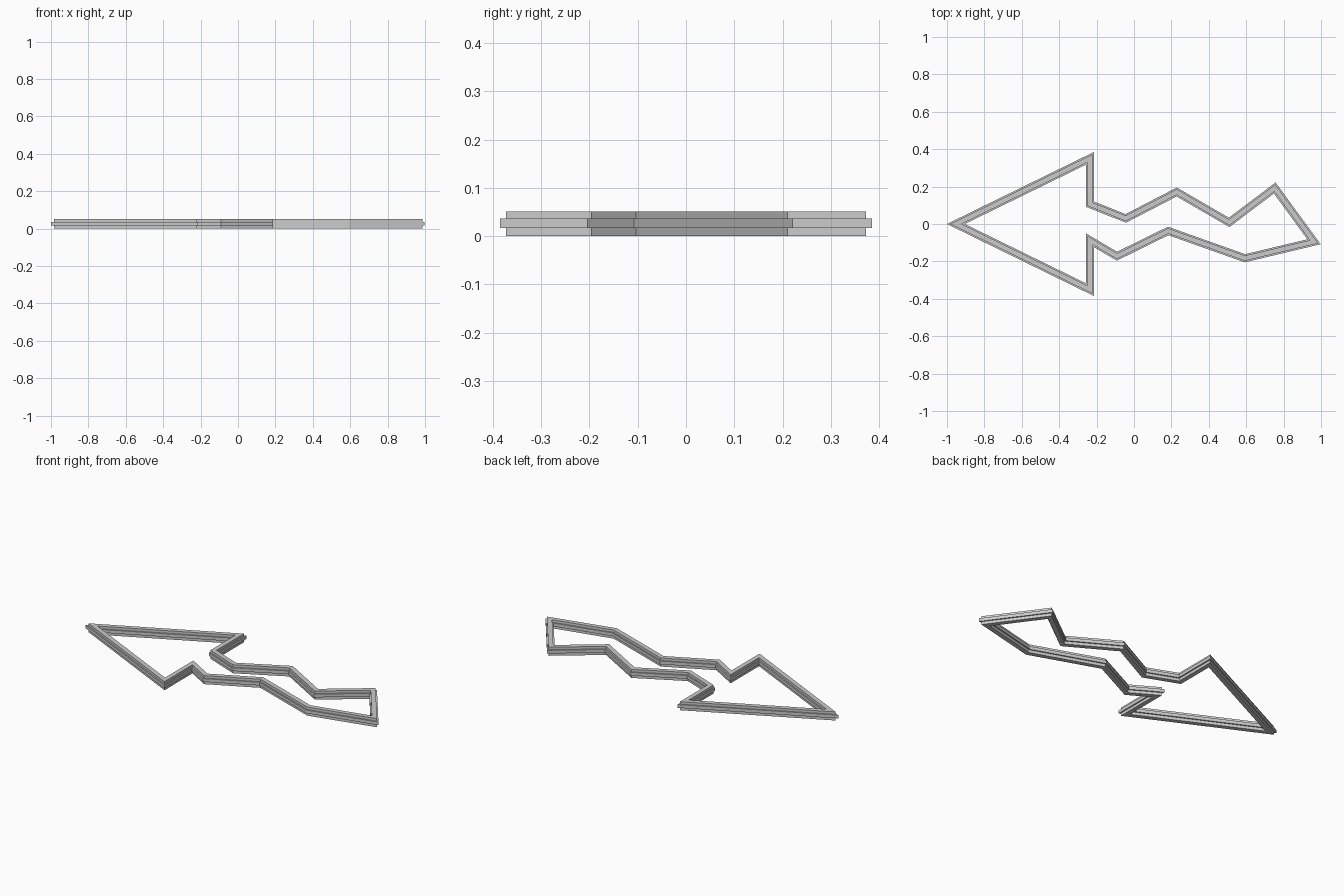
import bpy
import bmesh
from mathutils import Vector

cube = bpy.data.objects.get("Cube")
if cube:
    bpy.data.objects.remove(cube, do_unlink=True)

# Single grey material
grey = bpy.data.materials.new("light_grey")
grey.use_nodes = True
colour = (0.6, 0.6, 0.6, 1.0)
grey.diffuse_color = colour
grey.node_tree.nodes["Principled BSDF"].inputs["Base Color"].default_value = colour

# Outer edge of the arrow, clockwise from the tip
OUTLINE = [Vector(p) for p in (
    (-1.0, 0.0), (-0.214, 0.385), (-0.214, 0.12), (-0.045, 0.053),
    (0.229, 0.195), (0.507, 0.034), (0.757, 0.222), (0.998, -0.108),
    (0.592, -0.205), (0.184, -0.06), (-0.092, -0.196),
    (-0.214, -0.124), (-0.214, -0.385))]

# Cross-section as (inward offset, height): a wide middle rail between two thin ones
WIDTH, STEP = 0.042, 0.0075
LOW, HIGH, TOP = 0.017, 0.036, 0.051
half = [(STEP, 0), (STEP, LOW), (0, LOW), (0, HIGH), (STEP, HIGH), (STEP, TOP)]
PROFILE = half + [(WIDTH - d, z) for d, z in reversed(half)]


def miter(i):
    """Corner shift that moves both neighbouring edges inward by one unit."""
    p = OUTLINE[i]
    a = (p - OUTLINE[i - 1]).normalized()
    b = (OUTLINE[(i + 1) % len(OUTLINE)] - p).normalized()
    na, nb = Vector((a.y, -a.x)), Vector((b.y, -b.x))
    return (na + nb) / (1 + na.dot(nb))


# Sweep the cross-section round the outline
bm = bmesh.new()
rings = []
for i, p in enumerate(OUTLINE):
    m = miter(i)
    rings.append([bm.verts.new((*(p + m * d), z)) for d, z in PROFILE])
for i, ring in enumerate(rings):
    prev = rings[i - 1]
    for j in range(len(PROFILE)):
        bm.faces.new((prev[j - 1], prev[j], ring[j], ring[j - 1]))
bmesh.ops.recalc_face_normals(bm, faces=bm.faces)

mesh = bpy.data.meshes.new("arrow_frame")
bm.to_mesh(mesh)
bm.free()
mesh.materials.append(grey)
frame = bpy.data.objects.new("arrow_frame", mesh)
bpy.context.collection.objects.link(frame)
